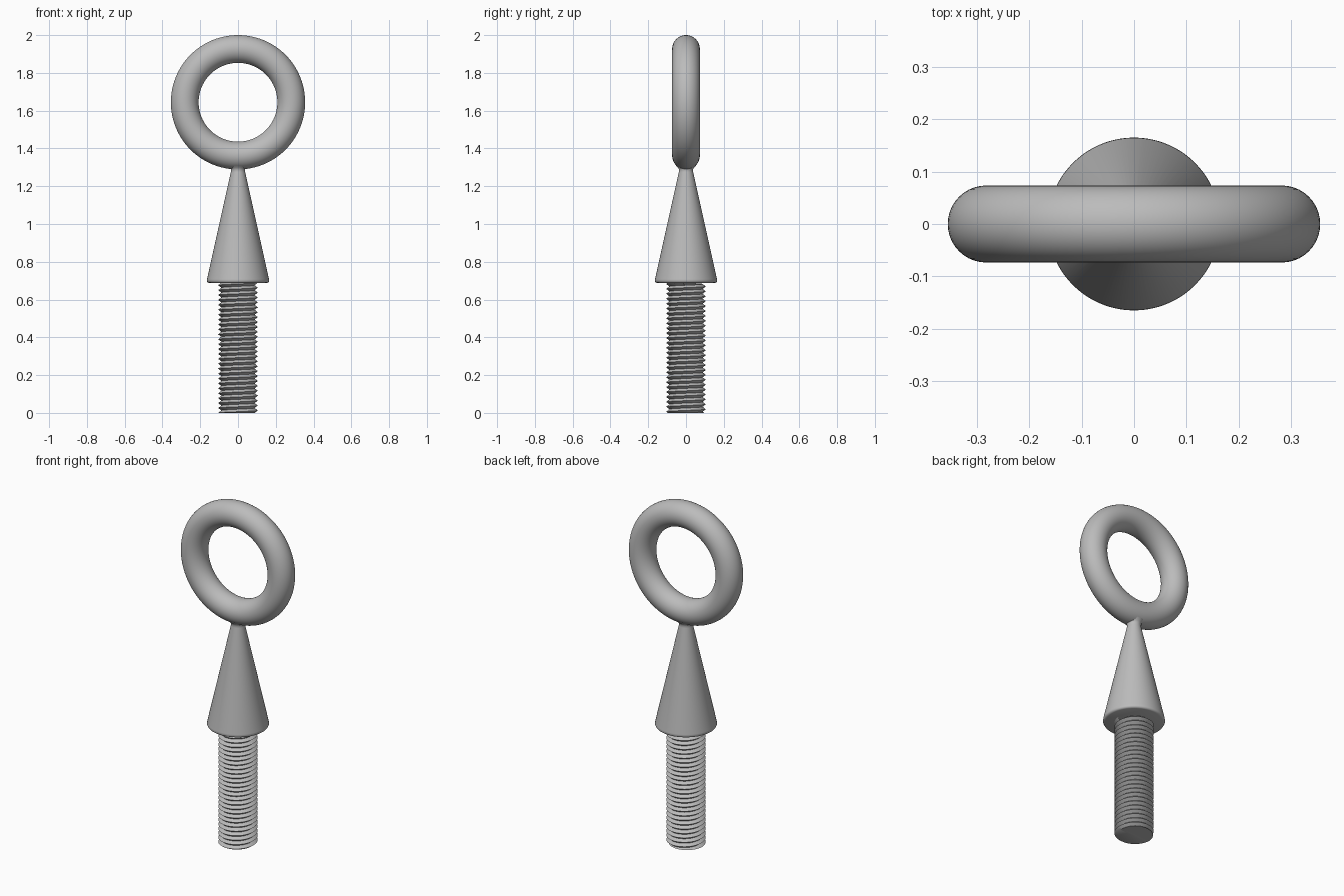
import bpy, bmesh, math

cube = bpy.data.objects.get("Cube")
if cube:
    bpy.data.objects.remove(cube, do_unlink=True)

steel = bpy.data.materials.new("grey_steel")
steel.use_nodes = True
steel.diffuse_color = (0.5, 0.5, 0.5, 1)
steel.node_tree.nodes["Principled BSDF"].inputs["Base Color"].default_value = (0.5, 0.5, 0.5, 1)


def finish(obj, angle):
    obj.data.materials.clear()
    obj.data.materials.append(steel)
    bpy.ops.object.select_all(action='DESELECT')
    obj.select_set(True)
    bpy.context.view_layer.objects.active = obj
    bpy.ops.object.shade_smooth_by_angle(angle=math.radians(angle))


def from_bmesh(name, bm, angle):
    bmesh.ops.recalc_face_normals(bm, faces=bm.faces)
    mesh = bpy.data.meshes.new(name)
    bm.to_mesh(mesh)
    bm.free()
    obj = bpy.data.objects.new(name, mesh)
    bpy.context.collection.objects.link(obj)
    finish(obj, angle)


# Ring standing upright in the XZ plane
bpy.ops.mesh.primitive_torus_add(major_radius=0.282, minor_radius=0.0735,
                                 major_segments=96, minor_segments=40,
                                 location=(0, 0, 1.6445), rotation=(math.pi / 2, 0, 0))
ring = bpy.context.object
ring.name = "eye_ring"
finish(ring, 40)

# Tapered shoulder, turned from a half profile
profile = [(0, 0.688), (0.154, 0.688), (0.161, 0.691), (0.165, 0.698), (0.164, 0.708),
           (0.038, 1.275), (0.037, 1.287), (0.041, 1.297), (0.055, 1.31), (0, 1.33)]
bm = bmesh.new()
verts = [bm.verts.new((r, 0, z)) for r, z in profile]
edges = [bm.edges.new(pair) for pair in zip(verts, verts[1:])]
bmesh.ops.spin(bm, geom=verts + edges, cent=(0, 0, 0), axis=(0, 0, 1),
               angle=math.tau, steps=72)
bmesh.ops.remove_doubles(bm, verts=bm.verts, dist=0.0001)
from_bmesh("tapered_shoulder", bm, 40)

# Threaded shank: one continuous helical V groove
PITCH, STEPS, TURNS = 0.026, 64, 29
ROOT, CREST = 0.088, 0.105


def helix(radius, offset):
    points = []
    for i in range(STEPS * TURNS):
        a = math.tau * i / STEPS
        z = PITCH * (i / STEPS + offset - 2)
        points.append(bm.verts.new((radius * math.cos(a), radius * math.sin(a), z)))
    return points


bm = bmesh.new()
root, crest = helix(ROOT, 0), helix(CREST, 0.5)
for i in range(STEPS * (TURNS - 1) - 1):
    bm.faces.new((root[i], root[i + 1], crest[i + 1], crest[i]))
    bm.faces.new((crest[i], crest[i + 1], root[i + 1 + STEPS], root[i + STEPS]))

# Trim both ends flat and cap the tip
for height, normal in ((0.69, 1), (0, -1)):
    cut = bmesh.ops.bisect_plane(bm, geom=bm.verts[:] + bm.edges[:] + bm.faces[:],
                                 plane_co=(0, 0, height), plane_no=(0, 0, normal),
                                 clear_outer=True)
    rim = [g for g in cut["geom_cut"] if isinstance(g, bmesh.types.BMEdge)]
    bmesh.ops.contextual_create(bm, geom=rim)
from_bmesh("threaded_shank", bm, 40)
